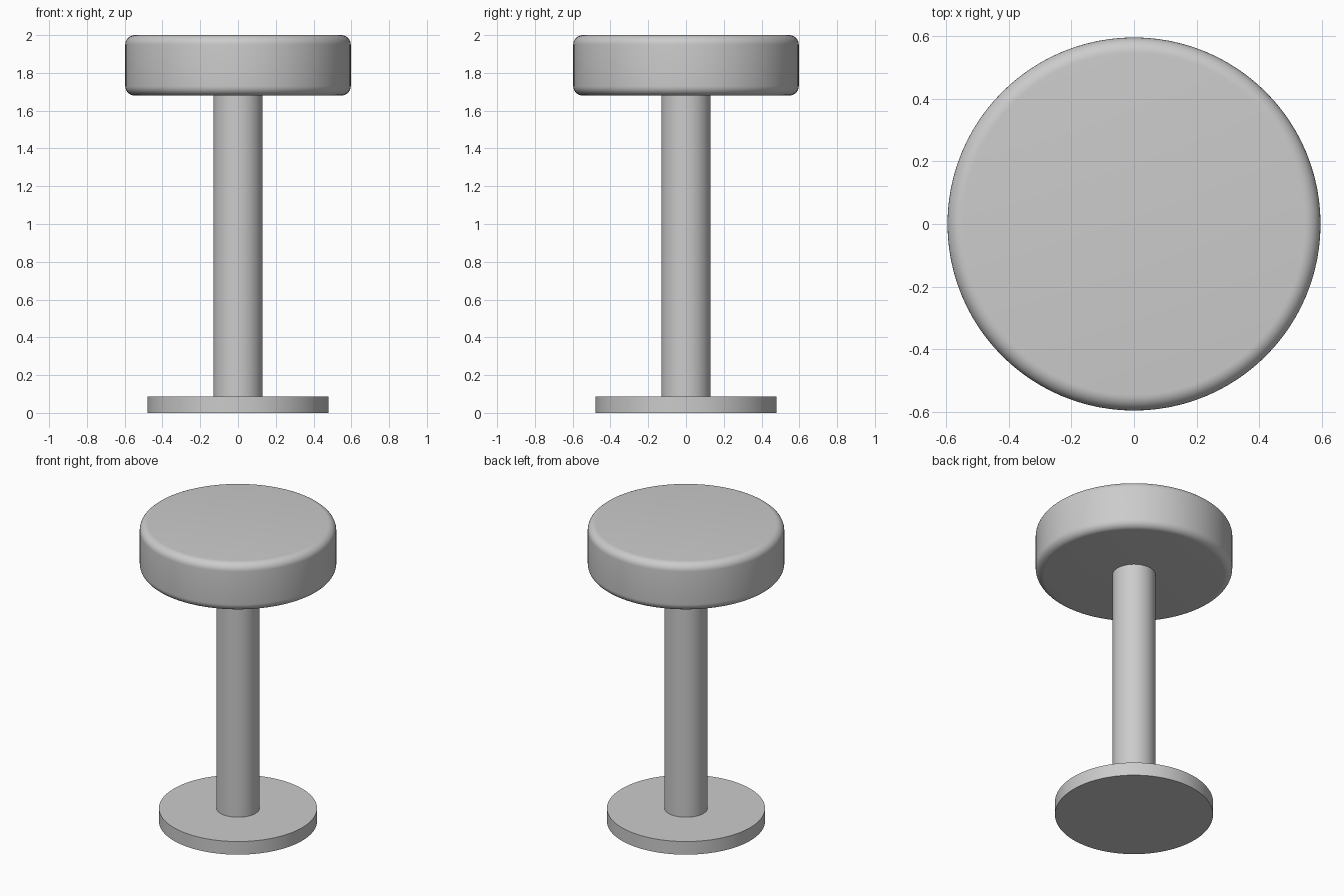
import bpy
import math

# Remove the default cube
cube = bpy.data.objects.get("Cube")
if cube:
    bpy.data.objects.remove(cube, do_unlink=True)

# Single plain grey for the whole stool
grey = bpy.data.materials.new("plain_grey")
grey.use_nodes = True
colour = (0.6, 0.6, 0.6, 1.0)
grey.diffuse_color = colour
grey.node_tree.nodes["Principled BSDF"].inputs["Base Color"].default_value = colour


def disc(name, radius, bottom, top, rounding=0.0):
    """Upright cylinder between two heights, with optional rounded rims."""
    bpy.ops.mesh.primitive_cylinder_add(
        vertices=96, radius=radius, depth=top - bottom,
        location=(0, 0, (bottom + top) / 2))
    obj = bpy.context.object
    obj.name = obj.data.name = name
    obj.data.materials.append(grey)
    if rounding:
        bevel = obj.modifiers.new("rounded_rim", "BEVEL")
        bevel.width = rounding
        bevel.segments = 8
        bevel.limit_method = "ANGLE"
        bevel.angle_limit = math.radians(40)
        bpy.ops.object.modifier_apply(modifier=bevel.name)
    bpy.ops.object.shade_smooth_by_angle(angle=math.radians(35))
    return obj


# Floor plate, column and cushioned seat
disc("base_plate", 0.48, 0.0, 0.088)
disc("column", 0.131, 0.088, 1.68)
disc("seat", 0.597, 1.68, 2.0, rounding=0.05)
